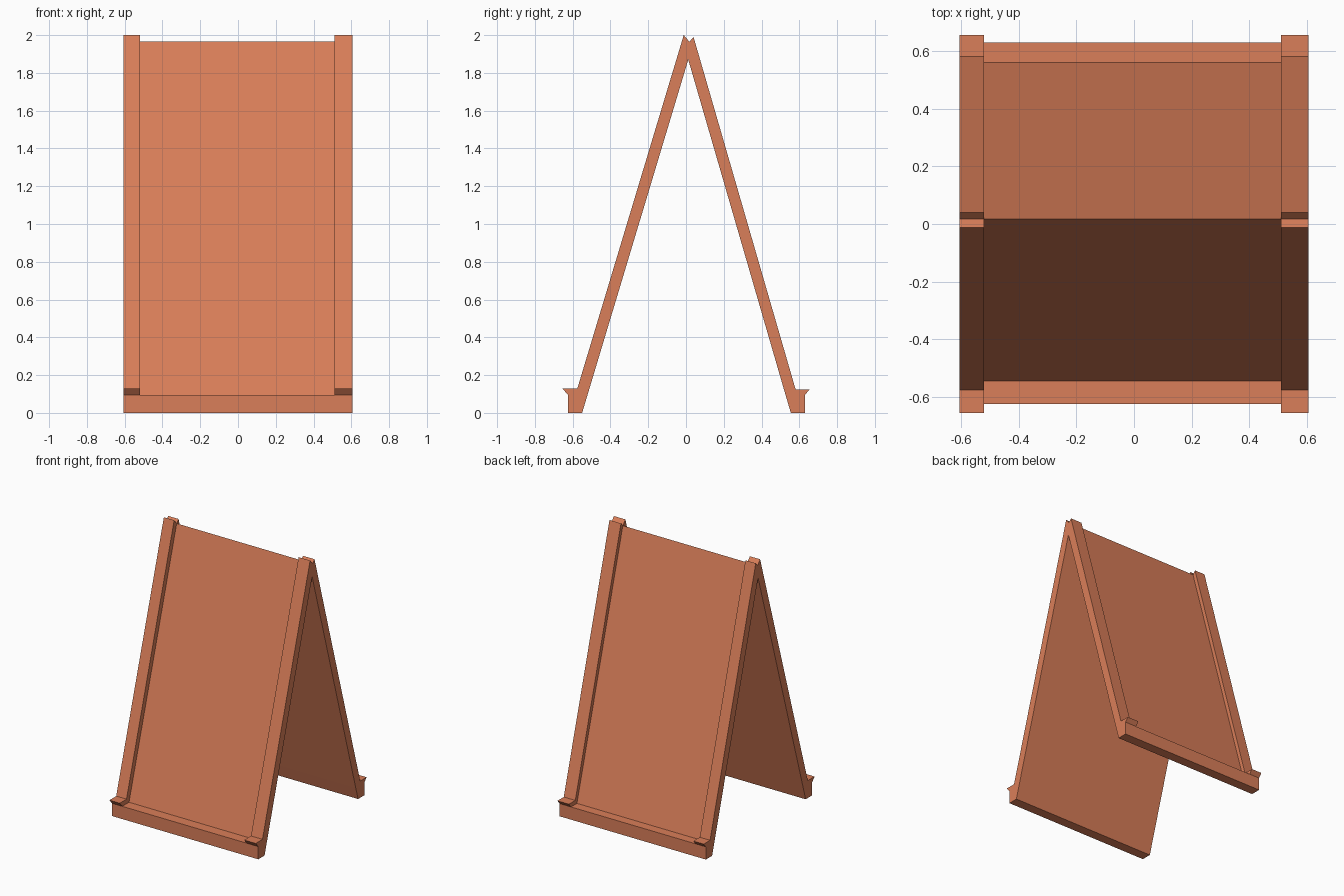
import bpy
import bmesh

if "Cube" in bpy.data.objects:
    bpy.data.objects.remove(bpy.data.objects["Cube"])

mat = bpy.data.materials.new("terracotta_paint")
mat.diffuse_color = (0.70, 0.21, 0.10, 1.0)
mat.use_nodes = True
mat.node_tree.nodes["Principled BSDF"].inputs["Base Color"].default_value = mat.diffuse_color


def extrude_profile(name, profile, x0, x1):
    """Closed prism from a (y, z) profile swept from x0 to x1."""
    bm = bmesh.new()
    face = bm.faces.new([bm.verts.new((x0, y, z)) for y, z in profile])
    swept = bmesh.ops.extrude_face_region(bm, geom=[face])
    verts = [g for g in swept["geom"] if isinstance(g, bmesh.types.BMVert)]
    bmesh.ops.translate(bm, verts=verts, vec=(x1 - x0, 0, 0))
    bmesh.ops.recalc_face_normals(bm, faces=bm.faces)
    mesh = bpy.data.meshes.new(name)
    bm.to_mesh(mesh)
    bm.free()
    mesh.materials.append(mat)
    obj = bpy.data.objects.new(name, mesh)
    bpy.context.collection.objects.link(obj)
    return obj


LEFT, LEFT_IN, RIGHT_IN, RIGHT = -0.605, -0.52, 0.51, 0.605
ledge_z = 0.095
ridge, crotch = (0.018, 1.965), (0.012, 1.87)

# Per side: stile peak, clip height, and y values of each layer at the ledge top
sides = {
    "front": dict(peak=(-0.012, 2.0), clip_z=0.13, clip_y=-0.575, tip=-0.655,
                  lip=-0.625, foot=-0.55, stile=-0.585, panel=-0.545, inner=-0.5215),
    "back": dict(peak=(0.04, 1.99), clip_z=0.125, clip_y=0.58, tip=0.655,
                 lip=0.63, foot=0.555, stile=0.589, panel=0.56, inner=0.527),
}

for side, s in sides.items():
    # Side rails with the flared clip at the bottom
    rail = [s["peak"], (s["clip_y"], s["clip_z"]), (s["tip"], s["clip_z"]),
            (s["lip"], ledge_z), (s["inner"], ledge_z), crotch, ridge]
    extrude_profile(side + "_left_rail", rail, LEFT, LEFT_IN)
    extrude_profile(side + "_right_rail", rail, RIGHT_IN, RIGHT)

    # Recessed board between the rails
    board = [(s["panel"], ledge_z), ridge, crotch, (s["inner"], ledge_z)]
    extrude_profile(side + "_board", board, LEFT_IN, RIGHT_IN)

    # Full-width bottom ledge
    ledge = [(s["lip"], 0), (s["lip"], ledge_z), (s["inner"], ledge_z), (s["foot"], 0)]
    extrude_profile(side + "_ledge", ledge, LEFT, RIGHT)
